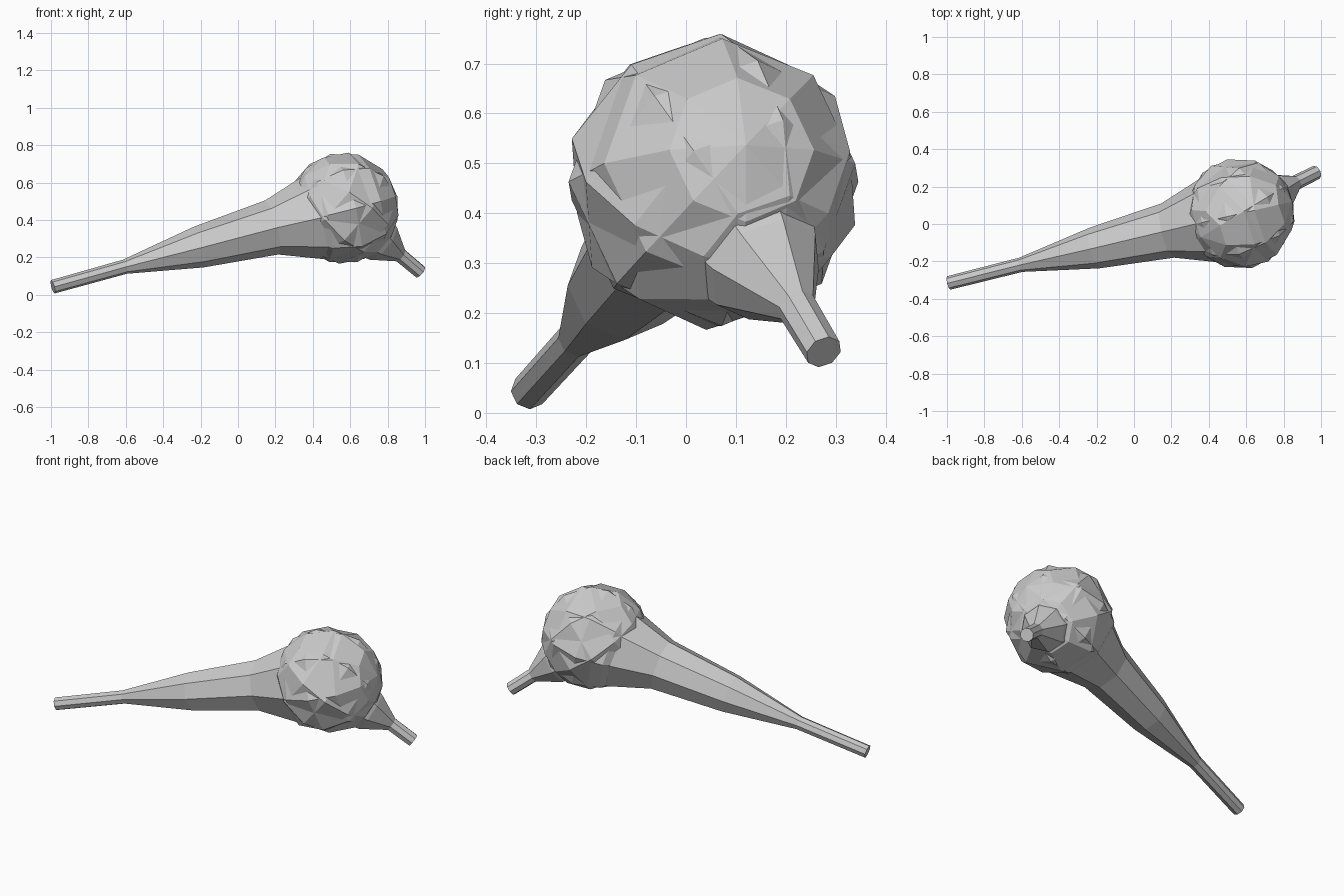
import bpy, bmesh
from mathutils import Vector, Matrix
from math import cos, sin, tau

if "Cube" in bpy.data.objects:
    bpy.data.objects.remove(bpy.data.objects["Cube"])

SIDES = 8
CENTRE = Vector((0.565, 0.055, 0.463))


def make_object(name, bm):
    bmesh.ops.recalc_face_normals(bm, faces=bm.faces)
    mesh = bpy.data.meshes.new(name)
    bm.to_mesh(mesh)
    bm.free()
    ob = bpy.data.objects.new(name, mesh)
    bpy.context.collection.objects.link(ob)
    return ob


def tube(name, stations):
    """Flat-faced tapering tube through (centre, radius) stations."""
    bm = bmesh.new()
    pts = [Vector(p) for p, r in stations]
    rings = []
    for i, (p, r) in enumerate(stations):
        d = pts[min(i + 1, len(pts) - 1)] - pts[max(i - 1, 0)]
        q = d.to_track_quat('Z', 'Y')
        rings.append([bm.verts.new(pts[i] + q @ Vector((r * cos(tau * k / SIDES), r * sin(tau * k / SIDES), 0)))
                      for k in range(SIDES)])
    for a, b in zip(rings, rings[1:]):
        for k in range(SIDES):
            n = (k + 1) % SIDES
            bm.faces.new((a[k], a[n], b[n], b[k]))
    bm.faces.new(rings[0])
    bm.faces.new(rings[-1])
    return make_object(name, bm)


def ball(name, axis, segments, rings, radius):
    """Low-poly ball with its pole pointing along the axis."""
    bm = bmesh.new()
    rot = Vector(axis).to_track_quat('Z', 'Y').to_matrix().to_4x4()
    bmesh.ops.create_uvsphere(bm, u_segments=segments, v_segments=rings, radius=radius,
                              matrix=Matrix.Translation(CENTRE) @ rot)
    return make_object(name, bm)


# Round body: two overlapping faceted balls, one per branch axis
ball("body_long_axis", (0.95, 0.22, 0.25), SIDES, 6, 0.298)
ball("body_short_axis", (0.70, 0.42, -0.58), SIDES, 6, 0.298)

# Long tapering branch, widening into the body
tube("long_branch", [
    ((-0.99, -0.315, 0.043), 0.037),
    ((-0.605, -0.218, 0.150), 0.039),
    ((-0.21, -0.128, 0.255), 0.112),
    ((0.18, -0.035, 0.360), 0.149),
    ((0.56, 0.055, 0.452), 0.286),
])

# Short branch on the far side
tube("short_branch", [
    ((0.975, 0.276, 0.122), 0.038),
    ((0.867, 0.222, 0.212), 0.040),
    ((0.765, 0.160, 0.288), 0.122),
    ((0.68, 0.115, 0.36), 0.160),
])
